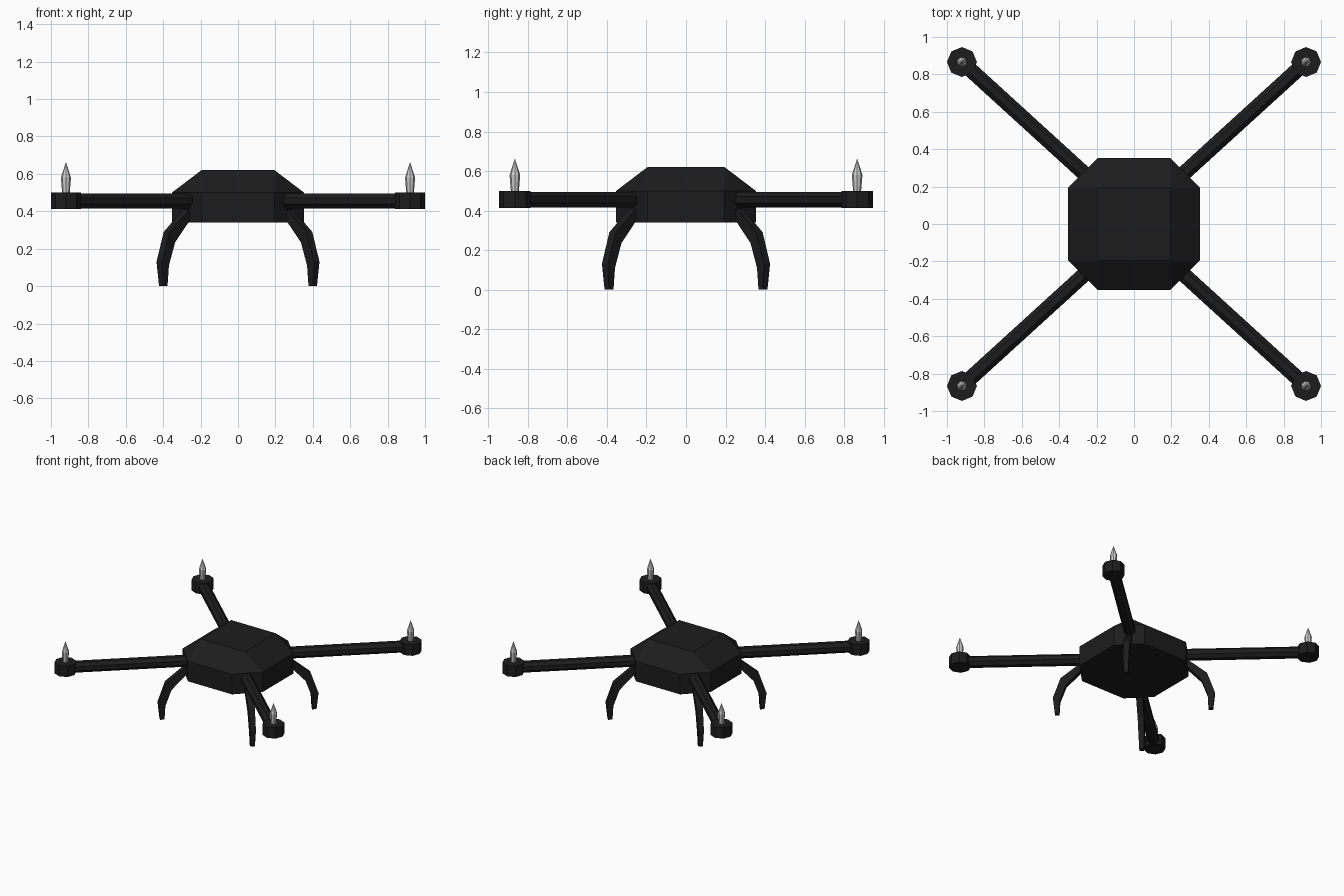
import bpy, bmesh
from math import cos, sin, pi
from mathutils import Vector

if "Cube" in bpy.data.objects:
    bpy.data.objects.remove(bpy.data.objects["Cube"])

black = bpy.data.materials.new("black_plastic")
black.diffuse_color = (0.012, 0.012, 0.012, 1)
black.use_nodes = True
black.node_tree.nodes["Principled BSDF"].inputs["Base Color"].default_value = black.diffuse_color


def loft(name, rings, mat=None):
    """Skin a list of equal-length point rings and cap both ends."""
    bm = bmesh.new()
    loops = [[bm.verts.new(p) for p in r] for r in rings]
    n = len(loops[0])
    for a, b in zip(loops, loops[1:]):
        for i in range(n):
            j = (i + 1) % n
            bm.faces.new((a[i], a[j], b[j], b[i]))
    bm.faces.new(loops[0][::-1])
    bm.faces.new(loops[-1])
    bmesh.ops.remove_doubles(bm, verts=bm.verts, dist=1e-5)
    bmesh.ops.recalc_face_normals(bm, faces=bm.faces)
    me = bpy.data.meshes.new(name)
    bm.to_mesh(me)
    bm.free()
    ob = bpy.data.objects.new(name, me)
    bpy.context.collection.objects.link(ob)
    if mat:
        me.materials.append(mat)
    return ob


def circle(c, u, v, r, n, phase=0):
    return [c + u * r * cos(phase + 2 * pi * k / n) + v * r * sin(phase + 2 * pi * k / n)
            for k in range(n)]


X, Y, Z = Vector((1, 0, 0)), Vector((0, 1, 0)), Vector((0, 0, 1))


# Body: octagonal box with sloping shoulders up to a square lid
def octagon(a, b, z):
    return [(a, -b, z), (a, b, z), (b, a, z), (-b, a, z),
            (-a, b, z), (-a, -b, z), (-b, -a, z), (b, -a, z)]


loft("body", [octagon(.353, .195, .34), octagon(.353, .195, .5),
              octagon(.195, .195, .62)], black)

# Leg side profile as (outward, height) pairs, plus thickness across
outer = [(.25, .44), (.381, .29), (.421, .13), (.411, 0)]
inner = [(.225, .425), (.352, .235), (.384, .11), (.388, 0)]
widths = [.05, .046, .042, .032]

for sx, side in ((-1, "left"), (1, "right")):
    for sy, end in ((-1, "front"), (1, "back")):
        tag = f"{end}_{side}"
        hub = Vector((sx * .92, sy * .866, .455))

        # Arm: eight-sided tube from inside the body to the motor
        root = Vector((sx * .2, sy * .21, .455))
        d = (hub - root).normalized()
        loft(f"{tag}_arm", [circle(p, d.cross(Z), Z, .0435, 8, pi / 8)
                            for p in (root, hub)], black)

        # Motor housing
        loft(f"{tag}_motor", [circle(Vector((hub.x, hub.y, z)), X, Y, .08, 8)
                              for z in (.413, .5)], black)

        # Pointed rotor shaft
        loft(f"{tag}_rotor_shaft",
             [circle(Vector((hub.x, hub.y, z)), X, Y, r, 8)
              for z, r in ((.495, .02), (.58, .027), (.66, .001))])

        # Curved landing leg below the arm
        out = Vector((sx, sy * .975, 0))
        across = out.normalized().cross(Z)
        rings = []
        for (co, zo), (ci, zi), w in zip(outer, inner, widths):
            po, pi_ = out * co + Z * zo, out * ci + Z * zi
            h = across * w / 2
            rings.append([po + h, po - h, pi_ - h, pi_ + h])
        loft(f"{tag}_leg", rings, black)
